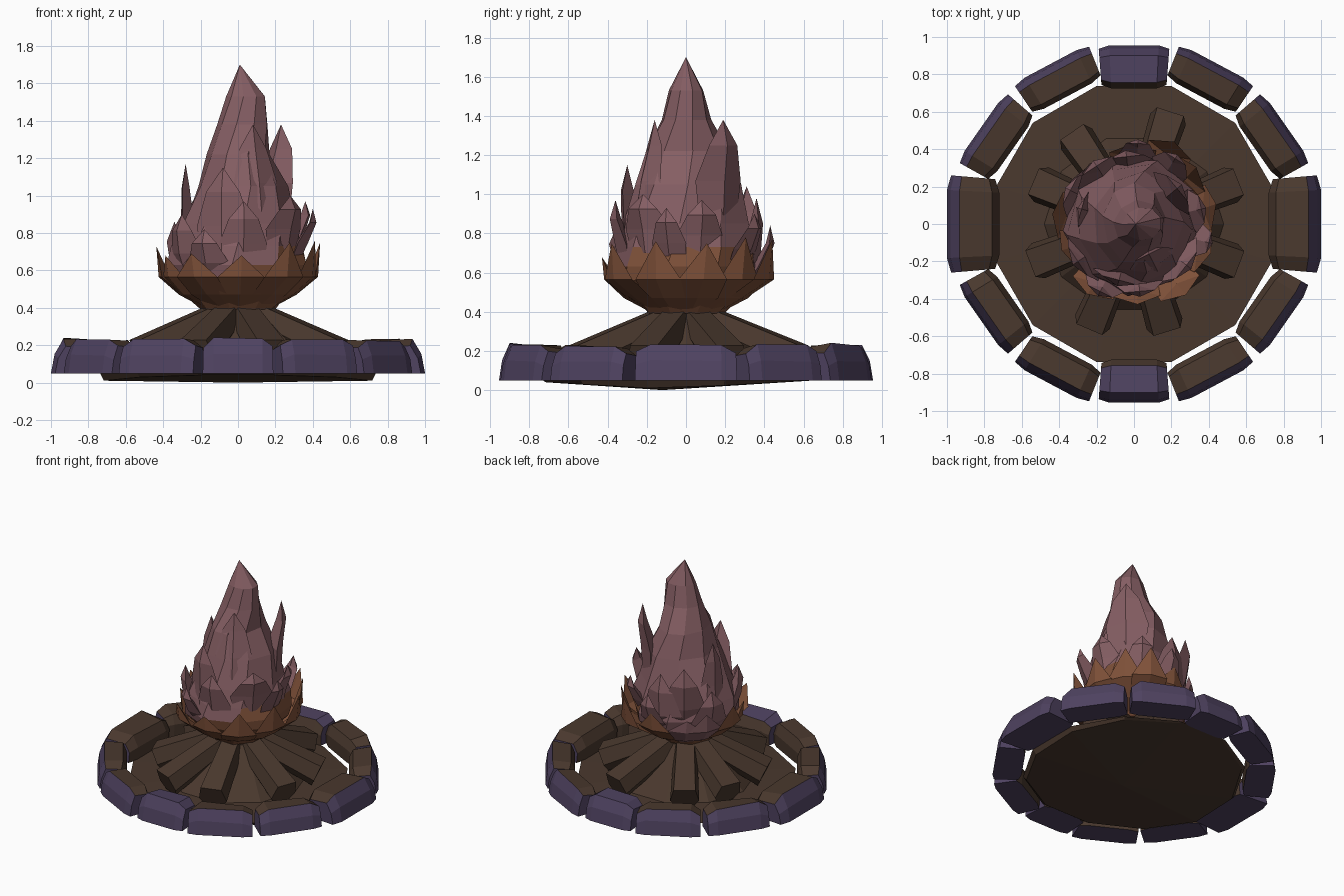
import bpy, bmesh, math, random
from mathutils import Vector

if "Cube" in bpy.data.objects:
    bpy.data.objects.remove(bpy.data.objects["Cube"])
random.seed(4)


def material(name, rgb):
    m = bpy.data.materials.new(name)
    m.diffuse_color = (*rgb, 1)
    m.use_nodes = True
    m.node_tree.nodes["Principled BSDF"].inputs["Base Color"].default_value = m.diffuse_color
    return m


PINK = material("flame_pink", (0.235, 0.112, 0.125))
ORANGE = material("ember_orange", (0.212, 0.082, 0.041))
PURPLE = material("stone_purple", (0.078, 0.055, 0.118))
BROWN = material("wood_brown", (0.068, 0.040, 0.027))


def loft(name, rings, mats, rule=None):
    """Skin rings of points (a one-point ring is a tip), cap open ends, colour faces by rule."""
    bm = bmesh.new()
    vs = [[bm.verts.new(p) for p in ring] for ring in rings]
    for a, b in zip(vs, vs[1:]):
        n = max(len(a), len(b))
        for i in range(n):
            j = (i + 1) % n
            if len(b) == 1:
                bm.faces.new((a[i], a[j], b[0]))
            elif len(a) == 1:
                bm.faces.new((a[0], b[j], b[i]))
            else:
                bm.faces.new((a[i], a[j], b[j], b[i]))
    for ring in (vs[0], vs[-1]):
        if len(ring) > 2:
            bm.faces.new(ring)
    bmesh.ops.recalc_face_normals(bm, faces=bm.faces)
    if rule:
        for f in bm.faces:
            f.material_index = rule(f.calc_center_median(), f.normal)
    me = bpy.data.meshes.new(name)
    bm.to_mesh(me)
    bm.free()
    for m in mats:
        me.materials.append(m)
    ob = bpy.data.objects.new(name, me)
    bpy.context.collection.objects.link(ob)
    return ob


def circle(n, rx, ry, z, cx=0, cy=0, jit=0, turn=0):
    pts = []
    for i in range(n):
        a = 2 * math.pi * i / n + turn
        k = 1 + random.uniform(-jit, jit)
        pts.append(Vector((cx + rx * k * math.cos(a), cy + ry * k * math.sin(a), z)))
    return pts


def axes(deg):
    """Outward and sideways directions for an angle around the fire."""
    a = math.radians(deg)
    return Vector((math.cos(a), math.sin(a), 0)), Vector((-math.sin(a), math.cos(a), 0))


# Ground: thin disc whose underside is a shallow ridge along x
rim = circle(12, 0.765, 0.765, 0.055, turn=math.pi / 12)
under = [Vector((p.x * 0.97, p.y * 0.97, 0.006 + 0.055 * abs(p.y + 0.12))) for p in rim]
loft("ground_disc", [[Vector((0, -0.12, 0))], under, rim, [Vector((0, 0, 0.09))]], [BROWN])

# Mound under the logs
loft("ash_mound", [circle(10, 0.48, 0.48, 0.07), circle(10, 0.18, 0.18, 0.375)], [BROWN])


# Logs leaning to the middle, flat-sided
def log(i, deg, reach):
    u, t = axes(deg)
    start, end = u * 0.06 + Vector((0, 0, 0.385)), u * reach + Vector((0, 0, 0.155))
    n = (end - start).normalized().cross(t)
    section = [(1, -0.3), (0.75, 0.8), (-0.75, 0.8), (-1, -0.3), (-0.6, -0.9), (0.6, -0.9)]
    rings = [[c + t * w * p + n * w * q for p, q in section] for c, w in ((start, 0.075), (end, 0.1))]
    loft(f"log_{i}", rings, [BROWN])


for i, (deg, reach) in enumerate([(22, 0.57), (72, 0.6), (124, 0.56), (157, 0.55), (201, 0.56),
                                  (247, 0.58), (287, 0.57), (339, 0.57)]):
    log(i, deg, reach)

# Stones: rounded cross-section swept along the ring
PROFILE = [(0.5, 0.05), (0.43, 0.15), (0.26, 0.235), (-0.36, 0.222), (-0.5, 0.15), (-0.47, 0.05)]


def stone(i, x, y, deg, length, depth, purple_top=False):
    u, t = axes(deg)
    c = Vector((x, y, 0))
    rings = []
    for s, f, h in ((-0.5, 0.84, 0.78), (-0.35, 1, 1), (0.35, 1, 1), (0.5, 0.84, 0.78)):
        ring = []
        for d, z in PROFILE:
            z = 0.05 + (z - 0.05) * h * (random.uniform(0.93, 1.04) if z > 0.06 else 1)
            ring.append(c + u * d * f * depth + t * s * length * (0.98 + 0.08 * d) + Vector((0, 0, z)))
        rings.append(ring)

    def rule(p, n):
        d = (p - c).dot(u) / depth
        outer = n.dot(u) > 0.3 or n.z < -0.5 or abs(n.dot(t)) > 0.6
        return 0 if outer or d > 0.3 or (purple_top and n.z > 0.5) else 1
    loft(f"stone_{i}", rings, [PURPLE, BROWN], rule)


count = 0
for sx in (1, -1):
    stone(count, sx * 0.86, 0, 0 if sx > 0 else 180, 0.51, 0.28)
    stone(count + 1, 0, sx * 0.84, 90 * sx, 0.37, 0.23, True)
    count += 2
    for sy in (1, -1):
        for x, y, deg, length, depth in ((0.732, 0.46, 35, 0.44, 0.205), (0.40, 0.77, 62, 0.44, 0.195)):
            u, t = axes(deg)
            stone(count, sx * x, sy * y, math.degrees(math.atan2(sy * u.y, sx * u.x)), length, depth)
            count += 1


# Orange reaches highest on the +x side and lowest at the back left
def orange_height(a):
    return 0.57 + 0.2 * max(0, math.cos(a)) - 0.14 * max(0, math.cos(a - 2.3))


def fire_rule(p, n):
    return 1 if p.z < orange_height(math.atan2(p.y, p.x)) else 0


# Fire core: bulb narrowing into the tall leaning tip (z, x radius, y radius, x centre)
core = [(0.39, 0.20, 0.20, 0), (0.47, 0.28, 0.28, 0), (0.56, 0.355, 0.36, 0),
        (0.63, 0.37, 0.375, 0), (0.73, 0.355, 0.36, 0), (0.85, 0.315, 0.325, 0.01),
        (1.05, 0.24, 0.275, 0.02), (1.22, 0.165, 0.215, 0.0), (1.38, 0.137, 0.125, 0.027),
        (1.53, 0.105, 0.09, 0.045)]
rings = [circle(9, rx, ry, z, cx, 0, 0.04, z * 0.7) for z, rx, ry, cx in core]
rings.append([Vector((0.01, 0, 1.70))])
loft("fire_core", rings, [PINK, ORANGE], fire_rule)


def core_radius(z):
    for a, b in zip(core, core[1:]):
        if a[0] <= z <= b[0]:
            return a[1] + (b[1] - a[1]) * (z - a[0]) / (b[0] - a[0])
    return 0.07


# Flame tongue: diamond section along a path of (radius, z, half width), ending in a point
def tongue(name, deg, path, mat, depth=0.6, lean=0.0):
    u, t = axes(deg)
    rings = []
    for k, (r, z, w) in enumerate(path):
        c = u * r + t * lean * k / len(path) + Vector((0, 0, z))
        rings.append([c] if w == 0 else
                     [c + u * w * depth, c + t * w, c - u * w * depth, c - t * w])
    loft(name, rings, [mat])


# Pink tongues: tip x, y, z and half width
tips = [(0.23, 0.19, 1.38, 0.15), (0.08, -0.16, 1.38, 0.13), (-0.28, 0.08, 1.17, 0.10),
        (-0.08, -0.30, 1.15, 0.15), (0.36, 0.08, 0.97, 0.12), (0.03, -0.36, 0.97, 0.13),
        (-0.04, 0.36, 0.98, 0.15), (-0.30, -0.20, 0.90, 0.15), (0.28, -0.22, 1.0, 0.15),
        (-0.34, 0.18, 0.86, 0.14), (0.22, 0.35, 0.90, 0.11), (-0.20, 0.31, 1.04, 0.15),
        (0.40, -0.10, 0.93, 0.09), (-0.18, -0.36, 0.82, 0.12), (0.02, 0.43, 0.84, 0.10)]
for i, (x, y, z, w) in enumerate(tips):
    a = math.atan2(y, x)
    r, z0 = math.hypot(x, y), max(min(orange_height(a), z - 0.3), z - 0.52)
    mid = z0 + (z - z0) * 0.4
    rm = max(core_radius(mid) * 0.9, r * 0.86)
    path = [(core_radius(z0) * 0.82, z0, w * 0.8), (rm, mid, w),
            (r, z0 + (z - z0) * 0.75, w * 0.62), (r, z, 0)]
    tongue(f"flame_tongue_{i}", math.degrees(a), path, PINK, 0.36)

# Petals opening around the base, steep near the tip: angle, tip radius, tip height
petals = [(8, 0.45, 0.75), (38, 0.45, 0.78), (65, 0.49, 0.77), (92, 0.43, 0.70), (122, 0.40, 0.66),
          (148, 0.41, 0.70), (174, 0.44, 0.73), (206, 0.41, 0.68), (240, 0.45, 0.69),
          (272, 0.43, 0.68), (304, 0.47, 0.75), (338, 0.44, 0.76)]
for i, (deg, r, z) in enumerate(petals):
    path = [(0.17, 0.40, 0.06), (0.29, 0.47, 0.11), (0.90 * r, 0.565, 0.125), (r, z, 0)]
    tongue(f"fire_petal_{i}", deg, path, PINK if 115 < deg < 155 else ORANGE, 0.25,
           random.uniform(-0.06, 0.06))
